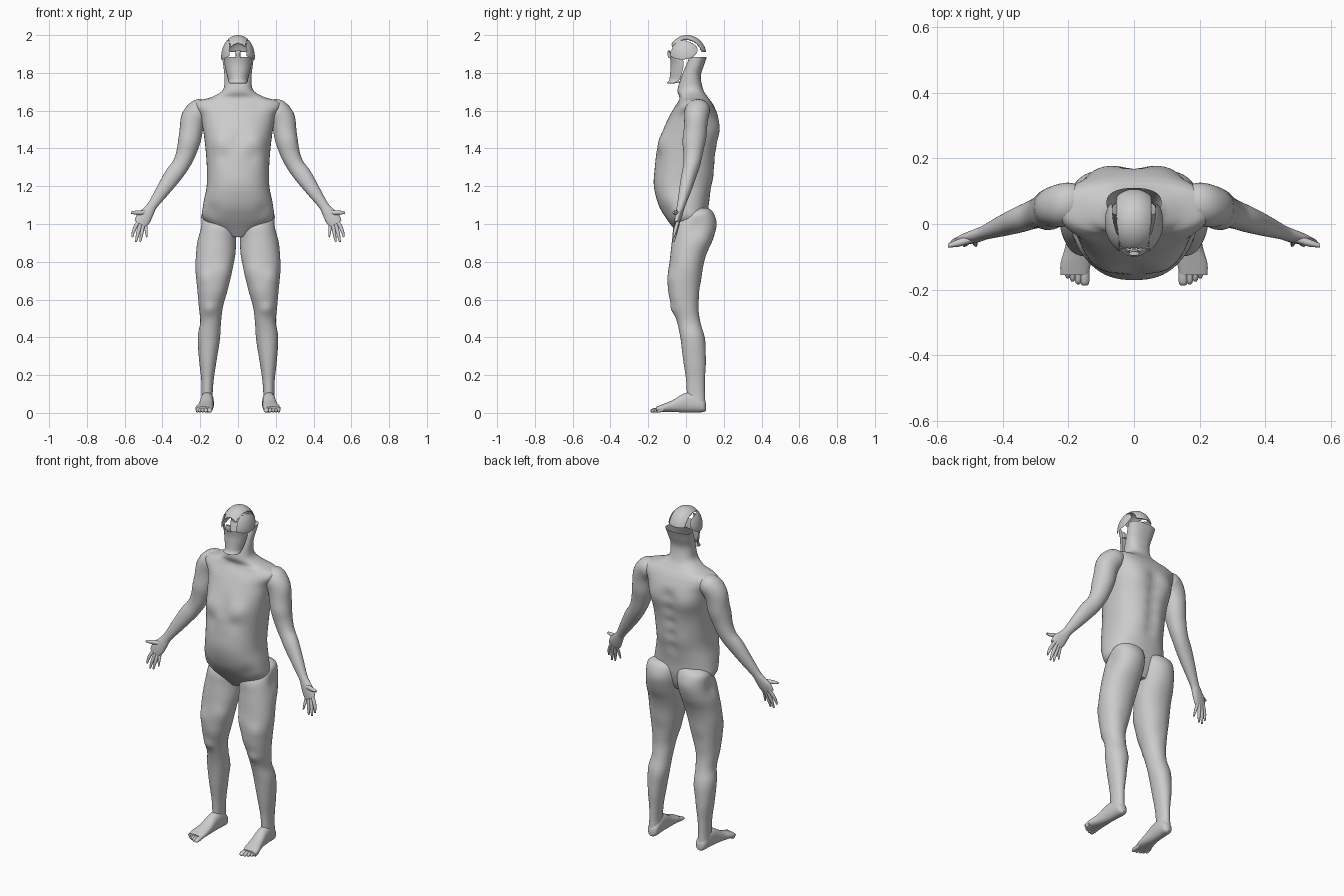
import bpy, bmesh, math
from mathutils import Vector

X, Y, Z = Vector((1, 0, 0)), Vector((0, 1, 0)), Vector((0, 0, 1))


def finish(name, bm, mirror=False):
    bmesh.ops.recalc_face_normals(bm, faces=bm.faces)
    me = bpy.data.meshes.new(name)
    bm.to_mesh(me)
    bm.free()
    ob = bpy.data.objects.new(name, me)
    bpy.context.collection.objects.link(ob)
    if mirror:
        ob.modifiers.new("mirror", 'MIRROR')
    bpy.context.view_layer.objects.active = ob
    ob.select_set(True)
    bpy.ops.object.shade_smooth_by_angle(angle=math.radians(50))
    ob.select_set(False)
    return ob


def spline(rows, n):
    """Smooth Catmull-Rom interpolation of section rows."""
    out = []
    for i in range(len(rows) - 1):
        p = [rows[max(0, min(len(rows) - 1, i + k))] for k in (-1, 0, 1, 2)]
        for j in range(n):
            t = j / n
            out.append([0.5 * (2 * b + (c - a) * t + (2 * a - 5 * b + 4 * c - d) * t * t
                               + (3 * b - a - 3 * c + d) * t ** 3) for a, b, c, d in zip(*p)])
    return out + [list(rows[-1])]


def loft(name, rows, axes=None, e=2.0, sides=32, n=5, mirror=False, bumps=(), cap_end=True):
    """Skin elliptical sections (x, y, z, r1, r2); bumps are (centre, radius, height)."""
    secs = spline(rows, n)
    bm = bmesh.new()
    rings = []
    for i, (x, y, z, r1, r2) in enumerate(secs):
        c = Vector((x, y, z))
        if axes:
            u, v = axes
        else:
            a, b = secs[max(0, i - 1)], secs[min(len(secs) - 1, i + 1)]
            u, v = (Vector(b[:3]) - Vector(a[:3])).cross(Y).normalized(), Y
        ring = []
        for k in range(sides):
            a = 2 * math.pi * k / sides
            ca, sa = math.cos(a), math.sin(a)
            d = (u * math.copysign(abs(ca) ** (2 / e), ca) * r1
                 + v * math.copysign(abs(sa) ** (2 / e), sa) * r2)
            p = c + d
            q = p.copy()
            for bc, br, bh in bumps:
                q += d.normalized() * bh * math.exp(-((p - Vector(bc)).length / br) ** 2)
            ring.append(bm.verts.new(q))
        rings.append(ring)
    for r, s in zip(rings, rings[1:]):
        for k in range(sides):
            bm.faces.new((r[k], r[(k + 1) % sides], s[(k + 1) % sides], s[k]))
    bm.faces.new(rings[0])
    if cap_end:
        bm.faces.new(rings[-1])
    return finish(name, bm, mirror)


def upright(rows):
    """(z, front y, back y, left x, right x) to section rows."""
    return [((a + b) / 2, (f + k) / 2, z, (b - a) / 2, (k - f) / 2) for z, f, k, a, b in rows]


# Torso with neck, left open at the top of the neck
torso = [(.93, -.03, .08, .05), (.97, -.06, .10, .12), (1.03, -.105, .115, .185), (1.1, -.145, .12, .185),
         (1.2, -.170, .135, .166), (1.3, -.165, .15, .165), (1.4, -.152, .162, .172),
         (1.5, -.120, .172, .185), (1.57, -.088, .168, .20), (1.62, -.06, .15, .23),
         (1.65, -.04, .132, .215), (1.672, -.035, .115, .14), (1.71, -.045, .092, .08),
         (1.78, -.025, .078, .072), (1.84, .0, .095, .078), (1.885, .02, .11, .084)]
bumps = [((0, .16, z), .035, -.014) for z in (1.2, 1.28, 1.36, 1.44, 1.52)]
bumps += [((0, -.14, z), .02, -.008) for z in (1.42, 1.46, 1.5)]
for s in (-1, 1):
    bumps += [((s * .09, -.13, 1.44), .055, .014), ((s * .08, -.16, 1.36), .04, -.008),
              ((s * .1, .16, 1.5), .07, .016), ((s * .06, .14, 1.25), .06, .006),
              ((s * .15, -.12, 1.06), .05, -.012), ((s * .1, -.06, 1.64), .03, -.008)]
loft("torso", upright([(z, f, b, -w, w) for z, f, b, w in torso]), (X, Y), 2.35, 64, 6,
     bumps=bumps, cap_end=False)

# Legs
leg = [(1.085, .055, .115, .05, .15), (1.06, .0, .145, .015, .19), (1.0, -.06, .162, .004, .203),
       (.92, -.073, .143, .01, .215), (.84, -.082, .108, .014, .222), (.76, -.088, .088, .03, .225),
       (.65, -.095, .078, .055, .215), (.56, -.072, .066, .08, .207), (.48, -.047, .076, .09, .2),
       (.4, -.03, .096, .096, .213), (.28, -.015, .105, .113, .206), (.18, .0, .1, .128, .195),
       (.1, .005, .1, .134, .192), (.05, .01, .103, .13, .195)]
loft("leg", upright(leg), (X, Y), 2.1, 40, mirror=True,
     bumps=[((.08, -.06, .75), .05, .012), ((.17, -.08, .72), .04, .01), ((.15, -.07, .55), .03, .012),
            ((.13, .07, .65), .05, -.008), ((.22, .05, .98), .05, -.014), ((.12, .09, .38), .05, .006)])

# Feet and toes
loft("foot", [(.16, .106, .03, .012, .018), (.16, .09, .04, .03, .036), (.162, .04, .055, .034, .052),
              (.165, -.01, .053, .035, .05), (.17, -.07, .036, .04, .032), (.178, -.12, .026, .046, .021),
              (.182, -.155, .019, .042, .014)], (X, Z), 2.3, mirror=True)
for i, (x, r, tip) in enumerate([(.15, .014, -.188), (.17, .01, -.184), (.187, .009, -.176),
                                 (.202, .009, -.166), (.216, .008, -.154)]):
    loft(f"toe_{i + 1}", [(x, -.12, .02, r, .013), (x, tip + .012, .013, r, .011),
                          (x, tip, .009, r * .4, .004)], (X, Z), 2, 12, 3, True)

# Arms
loft("arm", [(.17, .07, 1.605, .045, .05), (.205, .06, 1.60, .062, .066), (.238, .053, 1.545, .062, .062),
             (.255, .045, 1.45, .058, .056), (.277, .038, 1.37, .051, .05), (.305, .03, 1.31, .046, .044),
             (.345, .015, 1.255, .046, .04), (.40, -.005, 1.175, .036, .032), (.452, -.025, 1.10, .026, .022),
             (.475, -.034, 1.065, .032, .02), (.50, -.043, 1.03, .04, .017), (.518, -.05, 1.0, .034, .012)],
     None, 2.1, 32, mirror=True,
     bumps=[((.27, .0, 1.44), .05, .008), ((.29, .05, 1.58), .05, .006), ((.25, .09, 1.46), .05, .006)])

# Fingers and thumb
hand = [((.485, 1.06), (.53, 1.06), (.567, 1.06), .012), ((.524, 1.018), (.55, .97), (.56, .93), .0095),
        ((.514, 1.008), (.53, .95), (.54, .905), .0095), ((.502, 1.0), (.51, .95), (.518, .905), .009),
        ((.488, 1.002), (.486, .965), (.482, .93), .008)]
for i, (a, b, c, r) in enumerate(hand):
    loft("thumb" if i == 0 else f"finger_{i}",
         [(a[0], -.042, a[1], r * 1.1, r), (b[0], -.056, b[1], r, r),
          (c[0], -.066, c[1], r * .5, r * .5)], None, 2, 12, 4, True)


# Head shell pieces: one ellipsoid cut into separate patches
def shell(name, keep):
    bm = bmesh.new()
    bmesh.ops.create_uvsphere(bm, u_segments=96, v_segments=64, radius=1)
    for v in bm.verts:
        v.co = Vector((v.co.x * .089, .006 + v.co.y * .104, 1.885 + v.co.z * .115))
    bad = [f for f in bm.faces if not keep(f.calc_center_median())]
    bmesh.ops.delete(bm, geom=bad, context='FACES')
    return finish(name, bm)


cap = shell("skull_cap", lambda p: p.z > 1.912 and abs(p.x) < .075 and p.y > -.075
            and (p.y / .088) ** 2 + ((p.z - 1.89) / .088) ** 2 > 1)
cap.modifiers.new("thickness", 'SOLIDIFY').thickness = .006
shell("temple_plates", lambda p: abs(p.x) > .045
      and ((p.y + .02) / .08) ** 2 + ((p.z - 1.92) / .05) ** 2 < 1)

# Lower face plate, curved from cheek to cheek, with chin underside
bm = bmesh.new()
face = [(1.755, -.045, .02, .04), (1.745, -.098, .045, .04), (1.765, -.088, .052, .06),
        (1.81, -.083, .064, .07), (1.85, -.081, .072, .075), (1.885, -.086, .074, .07)]
rows = []
for z, yf, w, d in spline(face, 4):
    rows.append([])
    for k in range(25):
        a = math.radians(-85 + 170 * k / 24)
        rows[-1].append(bm.verts.new((w * math.sin(a), yf + d * (1 - math.cos(a)), z)))
for r, s in zip(rows, rows[1:]):
    for k in range(24):
        bm.faces.new((r[k], r[k + 1], s[k + 1], s[k]))
finish("lower_face", bm)

# Small nose bridge
loft("nose_bridge", [(0, -.085, 1.88, .014, .008), (0, -.09, 1.90, .012, .008),
                     (0, -.09, 1.918, .016, .006)], (X, Y), 2, 12, 3)
